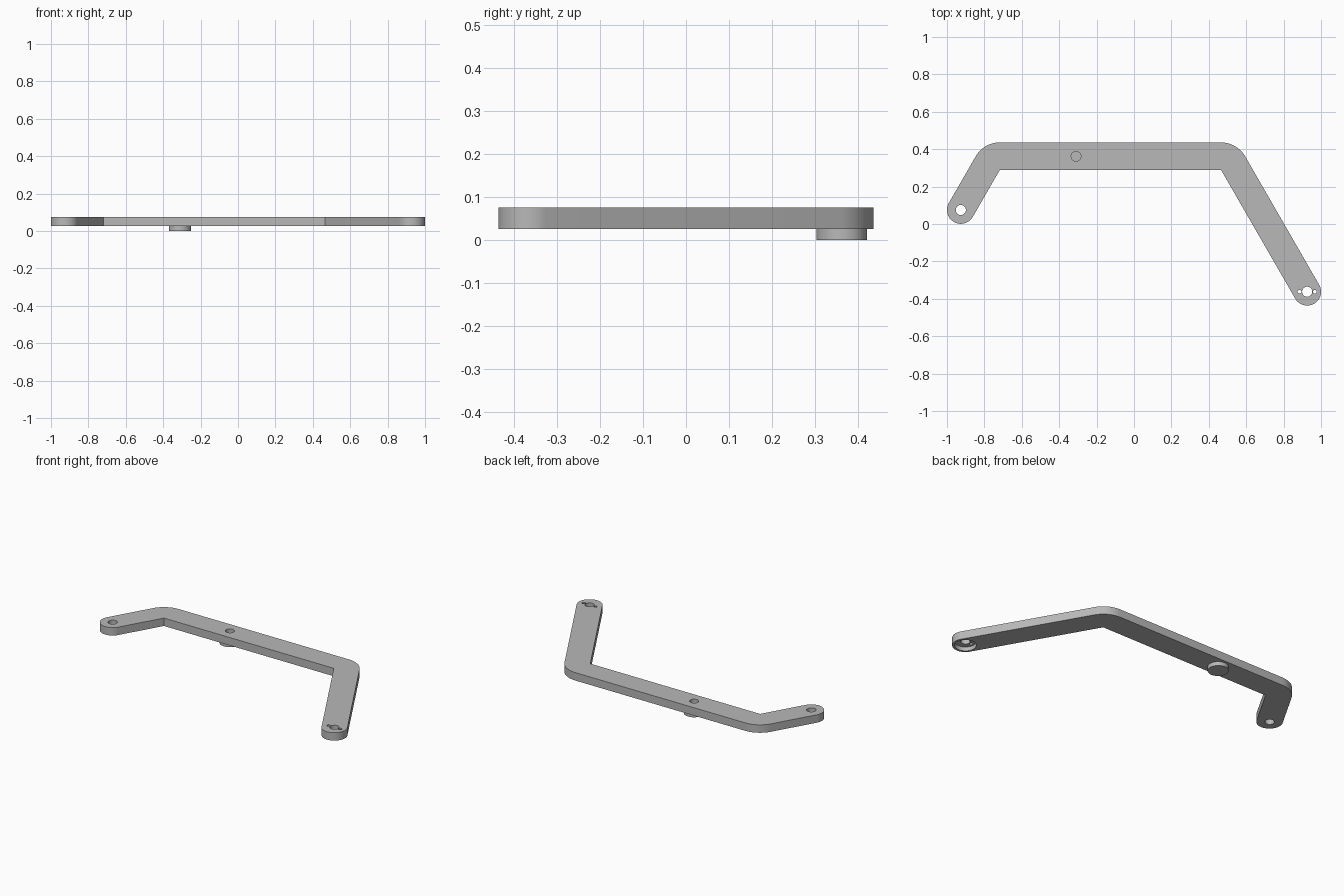
import bpy
import bmesh
from math import cos, sin, pi, radians
from mathutils import Vector

cube = bpy.data.objects.get("Cube")
if cube:
    bpy.data.objects.remove(cube, do_unlink=True)

R = 0.074                      # half the bar width
Z0, Z1 = 0.025, 0.075          # bar underside and top
INNER_LEFT = Vector((0.466, 0.288))
INNER_RIGHT = Vector((-0.718, 0.288))
END_LEFT = Vector((0.926, -0.362))
END_RIGHT = Vector((-0.926, 0.075))
BOSS = Vector((-0.31, 0.362))

metal = bpy.data.materials.new("grey metal")
metal.use_nodes = True
metal.diffuse_color = (0.48, 0.48, 0.48, 1)
metal.node_tree.nodes["Principled BSDF"].inputs["Base Color"].default_value = metal.diffuse_color


def arc(centre, radius, start, end, steps):
    angles = [radians(start + (end - start) * i / steps) for i in range(steps + 1)]
    return [centre + radius * Vector((cos(a), sin(a))) for a in angles]


def prism(name, outline, bottom, top):
    """Extrude a closed outline between two heights."""
    bm = bmesh.new()
    face = bm.faces.new([bm.verts.new((p.x, p.y, bottom)) for p in outline])
    new = bmesh.ops.extrude_face_region(bm, geom=[face])["geom"]
    moved = [v for v in new if isinstance(v, bmesh.types.BMVert)]
    bmesh.ops.translate(bm, verts=moved, vec=(0, 0, top - bottom))
    bmesh.ops.recalc_face_normals(bm, faces=bm.faces)
    mesh = bpy.data.meshes.new(name)
    bm.to_mesh(mesh)
    bm.free()
    mesh.materials.append(metal)
    obj = bpy.data.objects.new(name, mesh)
    bpy.context.collection.objects.link(obj)
    return obj


def disc(name, centre, radius, bottom, top, sides=48):
    return prism(name, arc(centre, radius, 0, 360, sides)[:-1], bottom, top)


def combine(target, tool, operation):
    """Apply a boolean and discard the tool."""
    mod = target.modifiers.new(operation, "BOOLEAN")
    mod.operation, mod.solver, mod.object = operation, "EXACT", tool
    bpy.context.view_layer.objects.active = target
    bpy.ops.object.modifier_apply(modifier=mod.name)
    bpy.data.objects.remove(tool, do_unlink=True)


# Bent bar: rounded outer bends, sharp inner corners, round ends
outline = (arc(INNER_LEFT, 2 * R, 30, 90, 16)
           + arc(INNER_RIGHT, 2 * R, 90, 150, 16)
           + arc(END_RIGHT, R, 150, 330, 32)
           + [INNER_RIGHT, INNER_LEFT]
           + arc(END_LEFT, R, 210, 390, 32))
bar = prism("bent_bar", outline, Z0, Z1)

# Round boss under the bar
combine(bar, disc("boss", BOSS, 0.059, 0, 0.04), "UNION")

# Blind hole over the boss, and through holes at the ends
combine(bar, disc("boss_hole", BOSS, 0.026, 0.022, 0.1), "DIFFERENCE")
for end in (END_LEFT, END_RIGHT):
    combine(bar, disc("end_hole", end, 0.027, -0.1, 0.2), "DIFFERENCE")

# Socket under the left end, with two small pin holes
combine(bar, disc("socket", END_LEFT, 0.061, -0.1, 0.05), "DIFFERENCE")
for side in (-1, 1):
    pin = END_LEFT + Vector((side * 0.041, 0))
    combine(bar, disc("pin_hole", pin, 0.01, -0.1, 0.2, 24), "DIFFERENCE")

# Smooth curved walls, sharp rims
bpy.ops.object.select_all(action="DESELECT")
bar.select_set(True)
bpy.context.view_layer.objects.active = bar
bpy.ops.object.shade_smooth_by_angle(angle=pi / 6)
